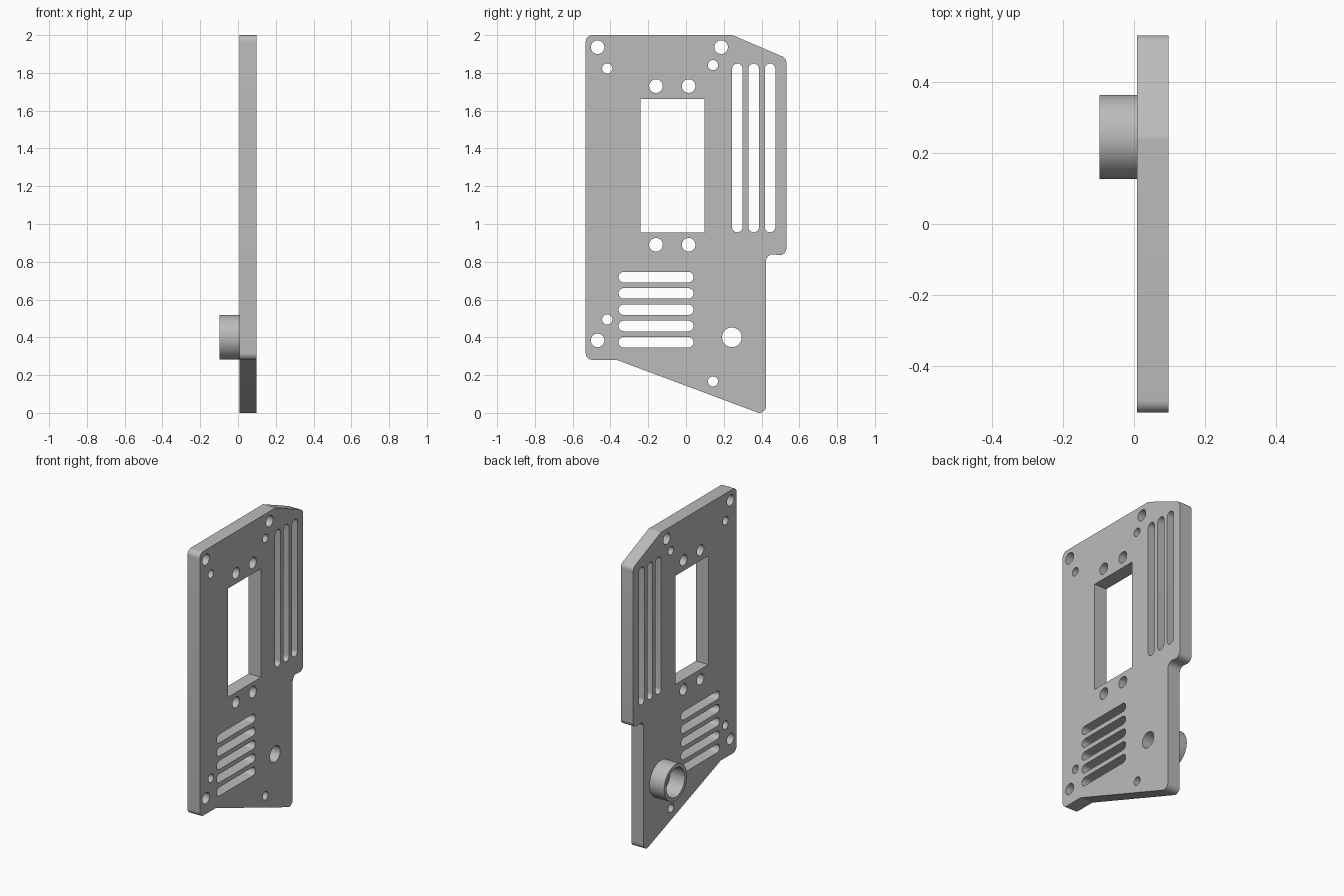
import bpy, bmesh, math
from mathutils import Vector, Matrix

if "Cube" in bpy.data.objects:
    bpy.data.objects.remove(bpy.data.objects["Cube"])

metal = bpy.data.materials.new("grey_metal")
metal.diffuse_color = (0.5, 0.5, 0.5, 1)
metal.use_nodes = True
metal.node_tree.nodes["Principled BSDF"].inputs["Base Color"].default_value = metal.diffuse_color


def circle(y, z, r, n=40):
    return [(y + r * math.cos(2 * math.pi * i / n), z + r * math.sin(2 * math.pi * i / n)) for i in range(n)]


def slot(y0, z0, y1, z1, r, n=14):
    """Round-ended slot between two arc centres."""
    a = math.atan2(z1 - z0, y1 - y0) - math.pi / 2
    pts = []
    for cy, cz, s in ((y1, z1, a), (y0, z0, a + math.pi)):
        pts += [(cy + r * math.cos(s + math.pi * i / n), cz + r * math.sin(s + math.pi * i / n)) for i in range(n + 1)]
    return pts


def rounded(corners, r, n=8):
    """Polygon with every corner filleted."""
    pts = []
    for i, c in enumerate(corners):
        c = Vector(c)
        u = (Vector(corners[i - 1]) - c).normalized()
        v = (Vector(corners[(i + 1) % len(corners)]) - c).normalized()
        half = u.angle(v) / 2
        centre = c + (u + v).normalized() * r / math.sin(half)
        a = c + u * r / math.tan(half) - centre
        b = c + v * r / math.tan(half) - centre
        turn = math.atan2(a.x * b.y - a.y * b.x, a.dot(b))
        for k in range(n + 1):
            pts.append(tuple(centre + Matrix.Rotation(turn * k / n, 2) @ a))
    return pts


def extrude(name, loops, x0, x1):
    """Fill the y-z loops (first outer, rest holes) and extrude along x."""
    cu = bpy.data.curves.new(name + "_profile", 'CURVE')
    cu.dimensions, cu.fill_mode, cu.extrude = '2D', 'BOTH', (x1 - x0) / 2
    for loop in loops:
        sp = cu.splines.new('POLY')
        sp.points.add(len(loop) - 1)
        for p, (y, z) in zip(sp.points, loop):
            p.co = (y, z, 0, 1)
        sp.use_cyclic_u = True
    tmp = bpy.data.objects.new(name + "_profile", cu)
    bpy.context.collection.objects.link(tmp)
    me = bpy.data.meshes.new_from_object(tmp.evaluated_get(bpy.context.evaluated_depsgraph_get()))
    bpy.data.objects.remove(tmp)
    me.transform(Matrix(((0, 0, 1, (x0 + x1) / 2), (1, 0, 0, 0), (0, 1, 0, 0), (0, 0, 0, 1))))
    bm = bmesh.new()
    bm.from_mesh(me)
    bmesh.ops.remove_doubles(bm, verts=bm.verts, dist=1e-5)
    bmesh.ops.recalc_face_normals(bm, faces=bm.faces)
    bm.to_mesh(me)
    bm.free()
    me.materials.clear()
    me.materials.append(metal)
    ob = bpy.data.objects.new(name, me)
    bpy.context.collection.objects.link(ob)
    bpy.ops.object.select_all(action='DESELECT')
    ob.select_set(True)
    bpy.context.view_layer.objects.active = ob
    bpy.ops.object.shade_smooth_by_angle(angle=math.radians(30))
    return ob


# Plate outline
loops = [rounded([(-0.531, 0.281), (-0.368, 0.281), (0.424, -0.015), (0.424, 0.843),
                  (0.531, 0.831), (0.531, 1.878), (0.246, 2.0), (-0.531, 2.0)], 0.035)]
# Display window
loops.append([(-0.241, 0.954), (0.098, 0.954), (0.098, 1.661), (-0.241, 1.661)])
# Large screw holes: plate corners and around the window
for y, z in [(-0.468, 1.936), (0.186, 1.936), (-0.468, 0.384)] + [(y, z) for y in (-0.159, 0.014) for z in (0.89, 1.73)]:
    loops.append(circle(y, z, 0.036))
# Small screw holes
for y, z in [(-0.417, 1.823), (0.143, 1.841), (-0.417, 0.494), (0.143, 0.167)]:
    loops.append(circle(y, z, 0.027))
# Hole behind the boss
loops.append(circle(0.243, 0.40, 0.052))
# Vertical and horizontal vent slots
for i in range(3):
    y = 0.272 + 0.0865 * i
    loops.append(slot(y, 0.984, y, 1.821, 0.028))
for i in range(5):
    z = 0.374 + 0.0862 * i
    loops.append(slot(-0.329, z, 0.012, z, 0.028))
extrude("plate", loops, 0.008, 0.097)

# Tubular boss on the rear face
extrude("boss", [circle(0.245, 0.40, 0.118, 64), circle(0.245, 0.40, 0.094, 64)], -0.097, 0.008)
